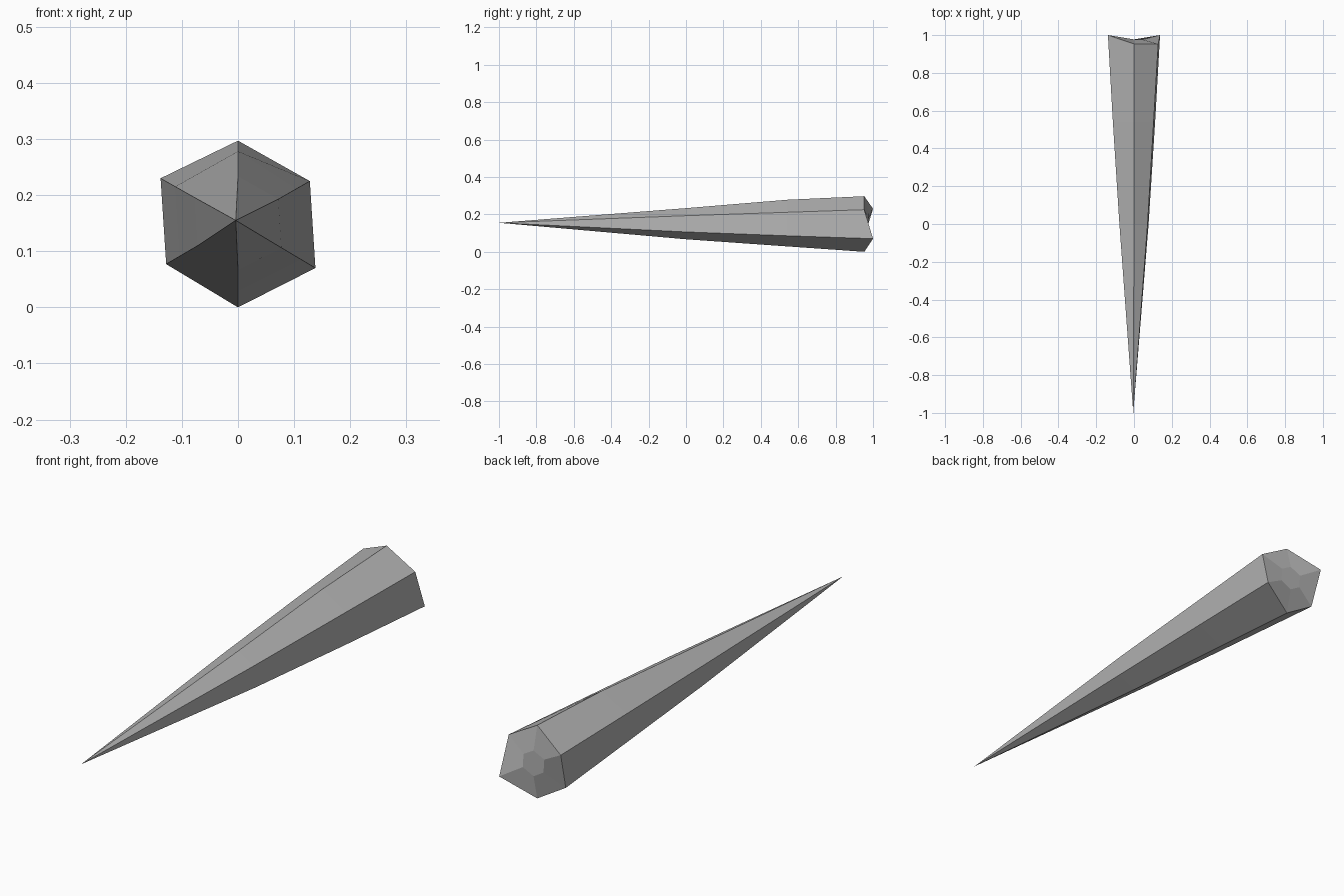
import bpy
import bmesh
from mathutils import Vector

cube = bpy.data.objects.get("Cube")
if cube:
    bpy.data.objects.remove(cube, do_unlink=True)

# One plain stone colour
stone = bpy.data.materials.new("stone_grey")
stone.use_nodes = True
colour = (0.45, 0.45, 0.45, 1)
stone.diffuse_color = colour
shader = next(n for n in stone.node_tree.nodes if n.type == 'BSDF_PRINCIPLED')
shader.inputs["Base Color"].default_value = colour

# Slightly irregular hexagonal rim; corners alternate in depth
rim = [Vector(p) for p in (
    (0.0, 0.953, 0.297), (0.128, 0.953, 0.225), (0.138, 1.0, 0.07),
    (0.0, 0.953, 0.0), (-0.128, 0.953, 0.077), (-0.138, 1.0, 0.23))]
tip_point = Vector((-0.004, -1.0, 0.155))
centre = Vector((0.0, 0.0, 0.152))

bm = bmesh.new()


def ring(scale, y):
    """Copy of the rim scaled about the long axis at depth y."""
    return [bm.verts.new((centre.x + (p.x - centre.x) * scale, y,
                          centre.z + (p.z - centre.z) * scale)) for p in rim]


def bridge(a, b):
    for i in range(len(a)):
        j = (i + 1) % len(a)
        bm.faces.new((a[i], a[j], b[j], b[i]))


# Tapering shaft, swollen slightly along its length
tip = bm.verts.new(tip_point)
lower = ring(0.56, 0.0)
upper = ring(0.81, 0.54)
for v in upper:
    if v.co.z > 0.25:
        v.co.z = 0.278
outer = [bm.verts.new(p) for p in rim]
for i in range(len(rim)):
    bm.faces.new((tip, lower[(i + 1) % len(rim)], lower[i]))
bridge(lower, upper)
bridge(upper, outer)

# Saddle-shaped butt end with a small flat hexagon
inner = ring(0.35, 0.977)
bridge(outer, inner)
bm.faces.new(inner)
bmesh.ops.recalc_face_normals(bm, faces=bm.faces[:])

mesh = bpy.data.meshes.new("spike")
bm.to_mesh(mesh)
bm.free()
mesh.materials.append(stone)
spike = bpy.data.objects.new("spike", mesh)
bpy.context.collection.objects.link(spike)
